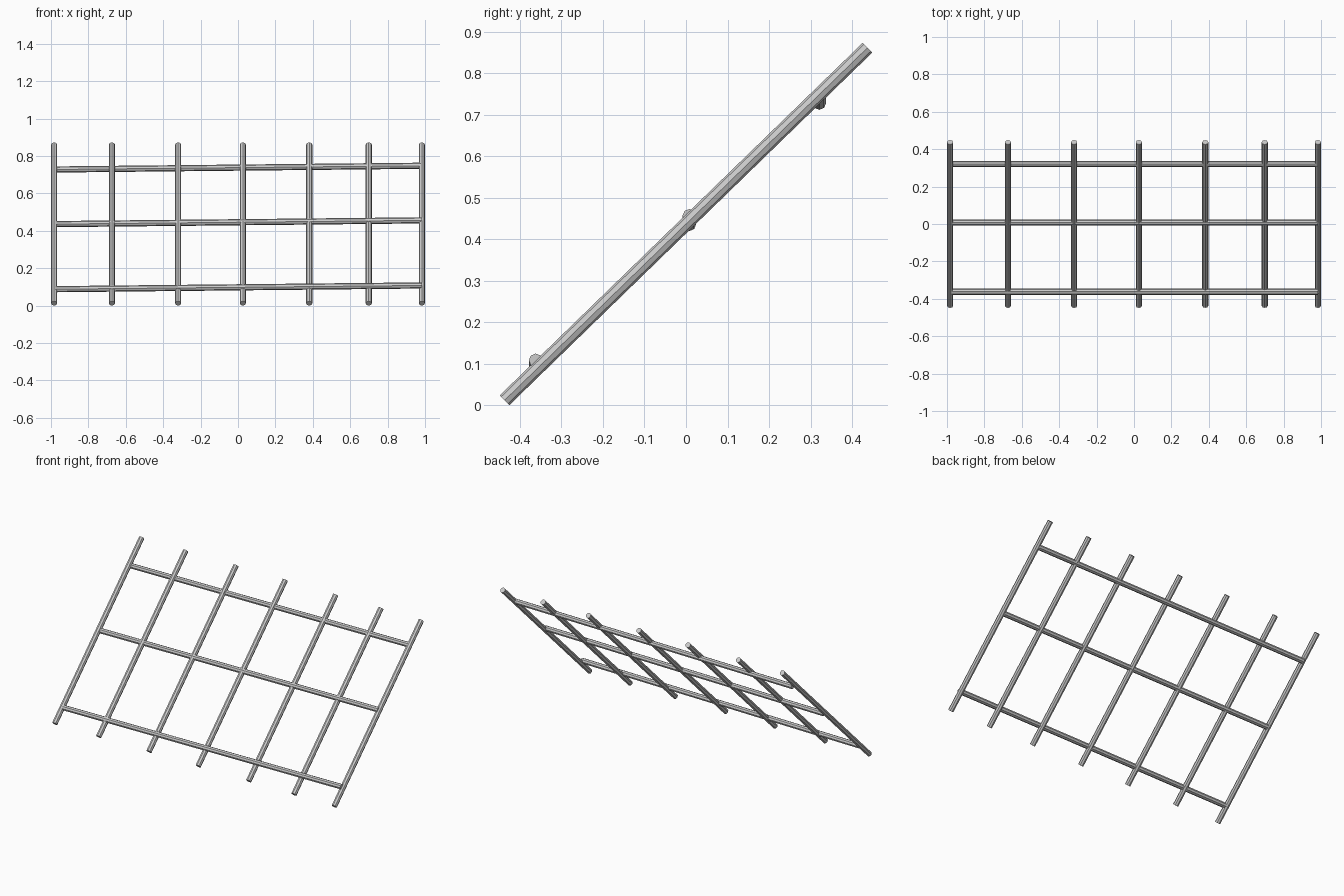
import bpy, math
from mathutils import Vector

if "Cube" in bpy.data.objects:
    bpy.data.objects.remove(bpy.data.objects["Cube"])

R = 0.0165   # rod radius
SIDES = 8    # low-poly rods


def rod(name, a, b, spin=0.0):
    a, b = Vector(a), Vector(b)
    d = b - a
    bpy.ops.mesh.primitive_cylinder_add(vertices=SIDES, radius=R, depth=d.length,
                                        location=(a + b) / 2)
    o = bpy.context.object
    o.name = name
    q = d.to_track_quat('Z', 'Y')
    o.rotation_euler = q.to_euler()
    return o


# Sloping bars, side by side
for i, x in enumerate((-0.983, -0.674, -0.32, 0.026, 0.381, 0.699, 0.983)):
    rod(f"sloping_bar_{i + 1}", (x, -0.437, 0.012), (x, 0.437, 0.861))

# Cross bars, slightly tilted along their length
for name, y, z in (("lower", -0.362, 0.098), ("middle", 0.008, 0.446), ("upper", 0.321, 0.738)):
    rod(f"{name}_cross_bar", (-0.975, y, z - 0.01), (0.985, y, z + 0.01))
